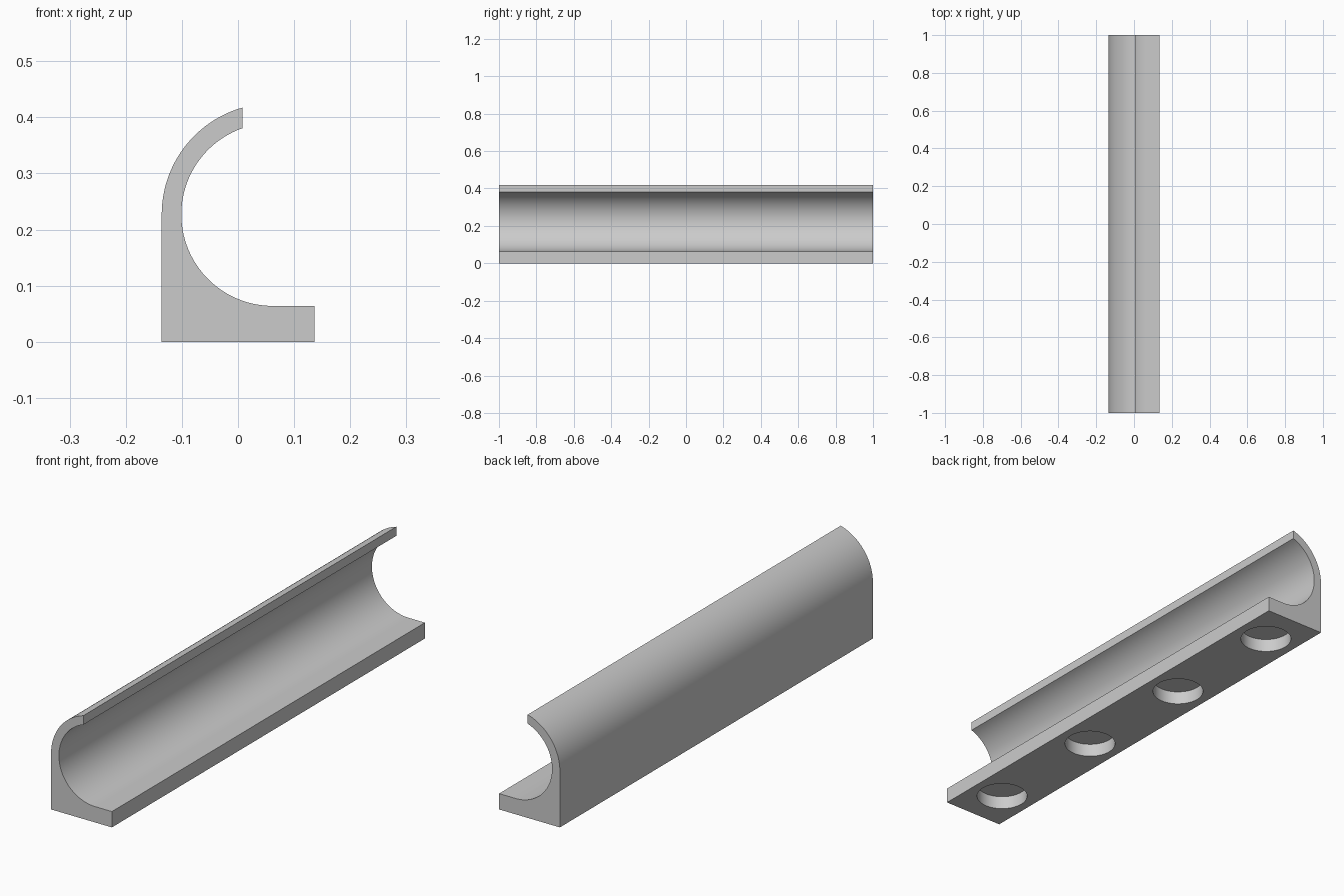
import bpy
import bmesh
from math import cos, sin, acos, pi, radians

cube = bpy.data.objects.get("Cube")
if cube:
    bpy.data.objects.remove(cube, do_unlink=True)

HALF_WIDTH, HALF_LENGTH = 0.136, 1.0
CX, CZ = 0.062, 0.227          # shared centre of both arcs
R_IN, R_OUT = 0.163, 0.198
LIP_X = 0.008                  # vertical cut at the top lip
HOLE_R, HOLE_DEPTH, HOLE_END = 0.1, 0.055, 0.82

grey = bpy.data.materials.new("plain_grey")
grey.use_nodes = True
colour = (0.6, 0.6, 0.6, 1)
grey.diffuse_color = colour
grey.node_tree.nodes["Principled BSDF"].inputs["Base Color"].default_value = colour


def arc(radius, start, end, steps):
    angles = [start + (end - start) * i / steps for i in range(steps + 1)]
    return [(CX + radius * cos(a), CZ + radius * sin(a)) for a in angles]


def lip_angle(radius):
    return acos((LIP_X - CX) / radius)


# Cross-section: flat base, straight back, curled lip and round channel
profile = [(HALF_WIDTH, CZ - R_IN), (HALF_WIDTH, 0), (-HALF_WIDTH, 0)]
profile += arc(R_OUT, pi, lip_angle(R_OUT), 24)
profile += arc(R_IN, lip_angle(R_IN), 1.5 * pi, 48)

bm = bmesh.new()
end_cap = bm.faces.new([bm.verts.new((x, -HALF_LENGTH, z)) for x, z in profile])
swept = bmesh.ops.extrude_face_region(bm, geom=[end_cap], use_keep_orig=True)
moved = [v for v in swept["geom"] if isinstance(v, bmesh.types.BMVert)]
bmesh.ops.translate(bm, verts=moved, vec=(0, 2 * HALF_LENGTH, 0))
bmesh.ops.recalc_face_normals(bm, faces=bm.faces)
mesh = bpy.data.meshes.new("channel_handle")
bm.to_mesh(mesh)
bm.free()
handle = bpy.data.objects.new("channel_handle", mesh)
bpy.context.collection.objects.link(handle)
mesh.materials.append(grey)

# Four blind round sockets along the underside
for i in range(4):
    y = HOLE_END * (2 * i / 3 - 1)
    bpy.ops.mesh.primitive_cylinder_add(vertices=64, radius=HOLE_R,
                                        depth=2 * HOLE_DEPTH, location=(0, y, 0))
    cutter = bpy.context.object
    cutter.name = "socket_cutter"
    cutter.hide_render = True
    cutter.data.materials.append(grey)
    bpy.ops.object.select_all(action='DESELECT')
    handle.select_set(True)
    bpy.context.view_layer.objects.active = handle
    cut = handle.modifiers.new("socket", 'BOOLEAN')
    cut.operation, cut.solver, cut.object = 'DIFFERENCE', 'EXACT', cutter
    bpy.ops.object.modifier_apply(modifier=cut.name)
    bpy.data.objects.remove(cutter, do_unlink=True)

bpy.ops.object.shade_smooth_by_angle(angle=radians(30))
